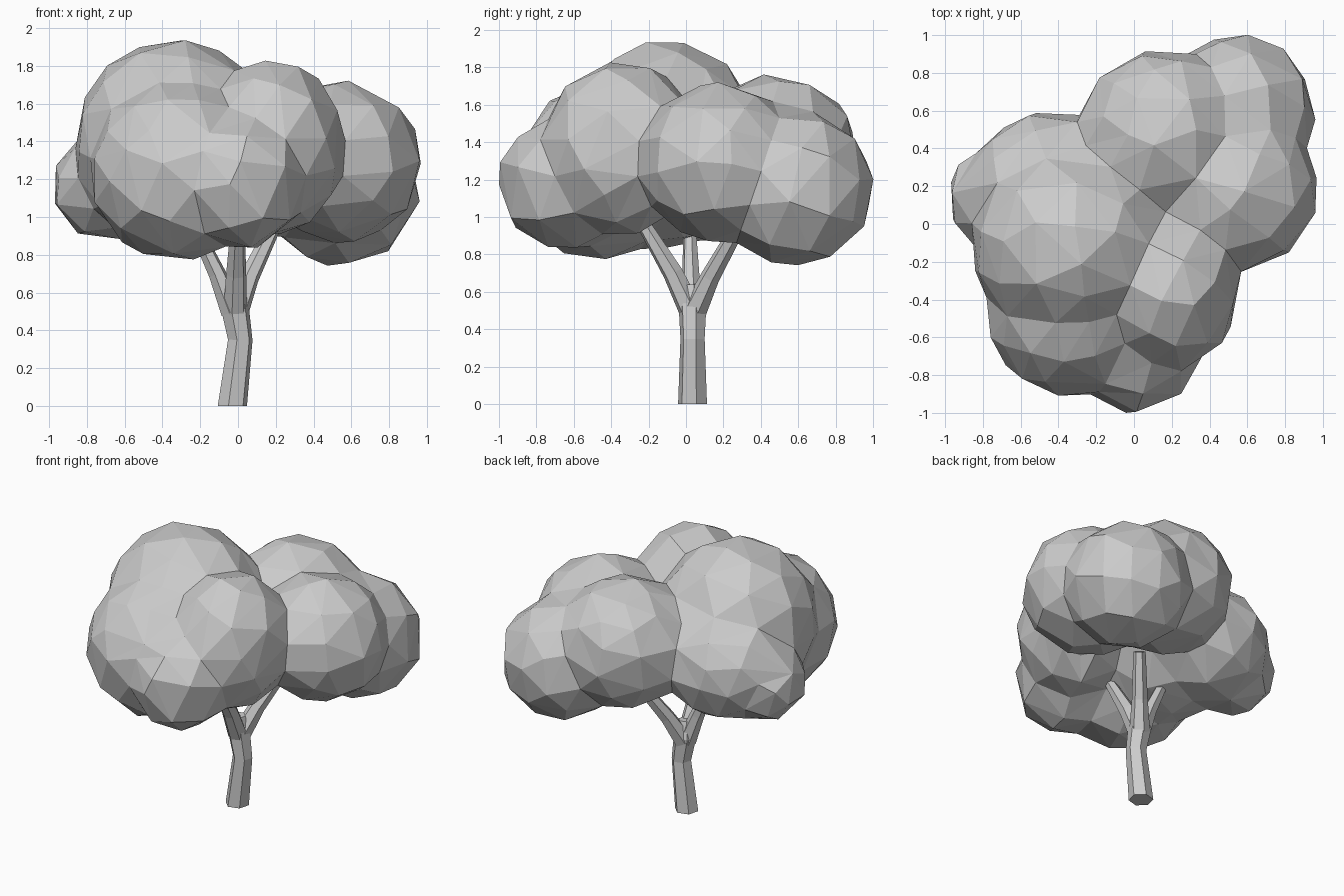
import bpy, bmesh
from math import cos, sin, pi
from mathutils import Vector, Matrix

if "Cube" in bpy.data.objects:
    bpy.data.objects.remove(bpy.data.objects["Cube"])


def add_object(name, bm):
    bmesh.ops.recalc_face_normals(bm, faces=bm.faces[:])
    mesh = bpy.data.meshes.new(name)
    bm.to_mesh(mesh)
    bm.free()
    ob = bpy.data.objects.new(name, mesh)
    bpy.context.collection.objects.link(ob)
    return ob


def limb(name, path, sides=6):
    """Faceted tube through (x, y, z, radius) points."""
    bm = bmesh.new()
    pts = [Vector(p[:3]) for p in path]
    rings = []
    for i, p in enumerate(path):
        d = pts[min(i + 1, len(pts) - 1)] - pts[max(i - 1, 0)]
        if i == 0 and p[2] == 0:
            d = Vector((0, 0, 1))
        q = Vector((0, 0, 1)).rotation_difference(d.normalized())
        angles = [2 * pi * k / sides + 0.26 for k in range(sides)]
        rings.append([bm.verts.new(pts[i] + q @ Vector(
            (p[3] * cos(a), p[3] * sin(a), 0))) for a in angles])
    for a, b in zip(rings, rings[1:]):
        for k in range(sides):
            n = (k + 1) % sides
            bm.faces.new((a[k], a[n], b[n], b[k]))
    bm.faces.new(rings[0][::-1])
    bm.faces.new(rings[-1])
    add_object(name, bm)


# Trunk and its three branches
limb("trunk", [(-0.03, 0.035, 0, 0.08), (0.012, 0.035, 0.35, 0.067),
               (-0.018, 0.035, 0.53, 0.077), (-0.015, 0.03, 0.64, 0.045)])
limb("front_branch", [(-0.015, 0.025, 0.5, 0.065), (-0.01, -0.07, 0.7, 0.055),
                      (0.0, -0.25, 1.0, 0.035)])
limb("left_branch", [(-0.03, 0.03, 0.5, 0.063), (-0.11, 0.025, 0.7, 0.047),
                     (-0.22, 0.02, 0.93, 0.035)])
limb("right_branch", [(-0.01, 0.045, 0.5, 0.068), (0.06, 0.13, 0.68, 0.052),
                      (0.18, 0.27, 0.93, 0.04)])

# Crown: overlapping leaf clumps (centre, radii), fused into one faceted shell
clumps = [
    ((-0.34, -0.11, 1.39), (0.52, 0.50, 0.55)),   # top left
    ((-0.33, -0.46, 1.24), (0.45, 0.45, 0.47)),   # front left
    ((0.02, -0.64, 1.18), (0.33, 0.36, 0.35)),    # front low
    ((0.19, -0.35, 1.37), (0.37, 0.41, 0.46)),    # front right
    ((0.54, 0.18, 1.29), (0.43, 0.42, 0.42)),     # right
    ((0.55, 0.59, 1.15), (0.41, 0.41, 0.41)),     # back right
    ((0.15, 0.48, 1.33), (0.44, 0.44, 0.43)),     # back
    ((-0.46, 0.20, 1.24), (0.40, 0.39, 0.38)),    # back left
    ((-0.72, 0.14, 1.15), (0.27, 0.27, 0.26)),    # left low
]
bm = bmesh.new()
for centre, radii in clumps:
    bmesh.ops.create_icosphere(
        bm, subdivisions=3, radius=1.01,
        matrix=Matrix.Translation(centre) @ Matrix.Diagonal((*radii, 1)))
crown = add_object("foliage_crown", bm)
fuse = crown.modifiers.new("fuse", 'REMESH')
fuse.mode = 'VOXEL'
fuse.voxel_size = 0.04
soften = crown.modifiers.new("soften", 'SMOOTH')
soften.factor = 0.5
soften.iterations = 8
facet = crown.modifiers.new("facet", 'DECIMATE')
facet.ratio = 0.023
